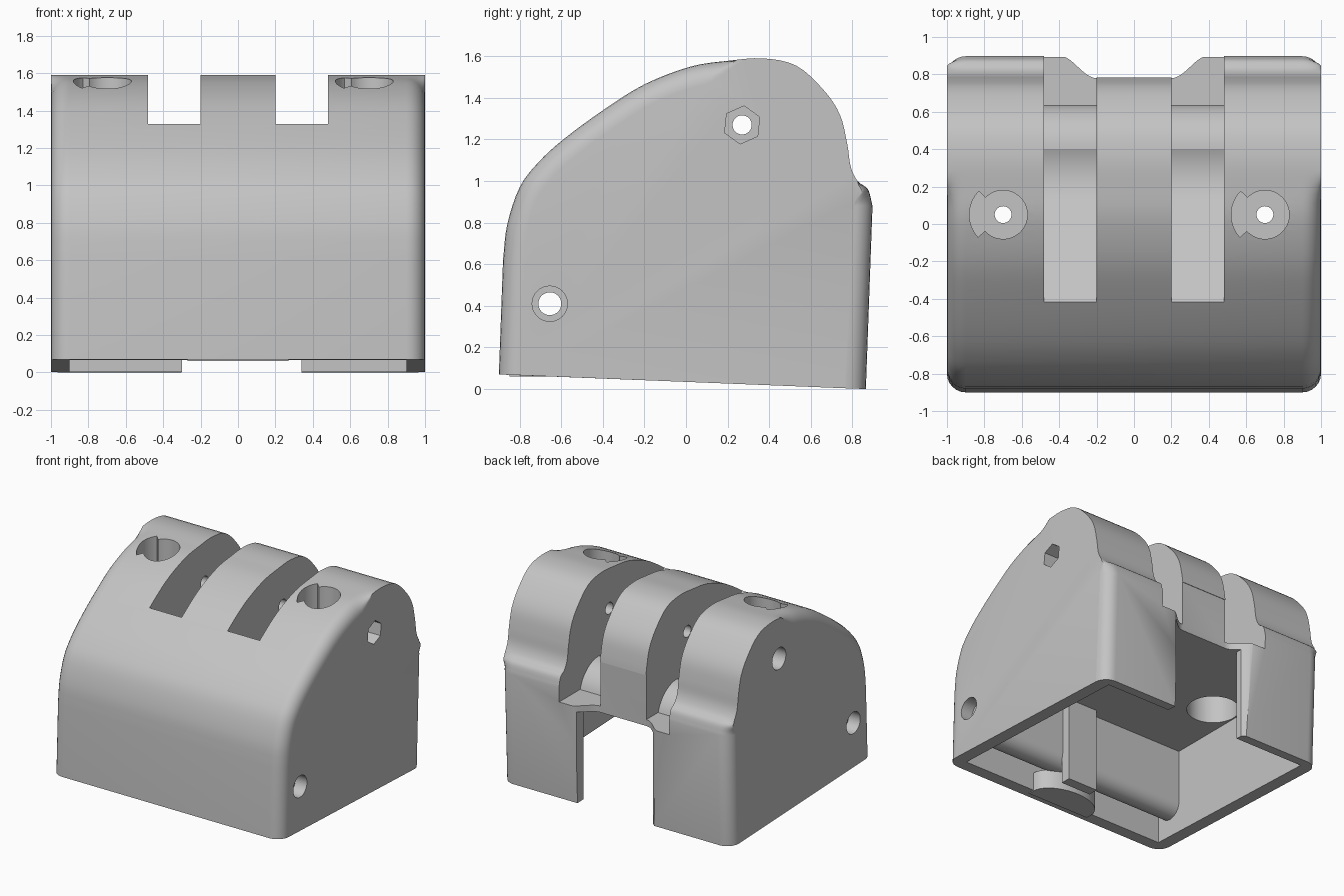
import bpy, bmesh
from math import sin, cos, radians, sqrt
from mathutils import Vector

if "Cube" in bpy.data.objects:
    bpy.data.objects.remove(bpy.data.objects["Cube"])

grey = bpy.data.materials.new("light_grey")
grey.use_nodes = True
colour = (0.55, 0.55, 0.55, 1)
grey.diffuse_color = colour
grey.node_tree.nodes["Principled BSDF"].inputs["Base Color"].default_value = colour


def make(name, bm):
    bmesh.ops.recalc_face_normals(bm, faces=bm.faces)
    mesh = bpy.data.meshes.new(name)
    bm.to_mesh(mesh)
    bm.free()
    mesh.materials.append(grey)
    ob = bpy.data.objects.new(name, mesh)
    bpy.context.collection.objects.link(ob)
    return ob


def loft(name, rings):
    bm = bmesh.new()
    rows = [[bm.verts.new(p) for p in ring] for ring in rings]
    n = len(rows[0])
    for a, b in zip(rows, rows[1:]):
        for i in range(n):
            j = (i + 1) % n
            bm.faces.new((a[i], a[j], b[j], b[i]))
    bm.faces.new(rows[0])
    bm.faces.new(rows[-1])
    return make(name, bm)


def prism(name, pts, axis, lo, hi):
    place = (lambda p, t: (t, *p)) if axis == "x" else (lambda p, t: (*p, t))
    return loft(name, [[place(p, t) for p in pts] for t in (lo, hi)])


def arc(c, r, a0, a1, n, ry=None):
    angles = [radians(a0 + (a1 - a0) * i / n) for i in range(n + 1)]
    return [(c[0] + r * cos(a), c[1] + (ry or r) * sin(a)) for a in angles]


def circle(c, r, n=32, start=0):
    return arc(c, r, start, start + 360, n)[:-1]


def select_only(ob):
    bpy.ops.object.select_all(action="DESELECT")
    ob.select_set(True)
    bpy.context.view_layer.objects.active = ob


def cut(ob, cutter):
    cutter.hide_render = True
    mod = ob.modifiers.new("cut", "BOOLEAN")
    mod.operation, mod.solver, mod.object = "DIFFERENCE", "EXACT", cutter
    select_only(ob)
    bpy.ops.object.modifier_apply(modifier=mod.name)
    bpy.data.objects.remove(cutter)


def spline(pts, steps=4):
    p = [Vector(q) for q in pts]
    p = [2 * p[0] - p[1]] + p + [2 * p[-1] - p[-2]]
    out = []
    for a, b, c, d in zip(p, p[1:], p[2:], p[3:]):
        for k in range(steps):
            t = k / steps
            out.append(0.5 * (2 * b + (c - a) * t + (2 * a - 5 * b + 4 * c - d) * t * t
                              + (3 * b - a - 3 * c + d) * t ** 3))
    return out + [p[-2]]


# Side outline of the housing, from front foot over the top to the back foot
outline = [Vector((-0.90, 0.07))] + spline([
    (-0.88, 0.62), (-0.86, 0.79), (-0.80, 0.97), (-0.71, 1.09), (-0.59, 1.20),
    (-0.40, 1.34), (-0.20, 1.465), (0.02, 1.55), (0.2, 1.578), (0.37, 1.59),
    (0.53, 1.555), (0.66, 1.44), (0.74, 1.32), (0.775, 1.18), (0.792, 1.07),
    (0.825, 1.0), (0.875, 0.96), (0.897, 0.88)]) + [Vector((0.865, 0))]


def rounding(p):
    # Side edges are rounded along the front and on the rear flange only
    if p.y > 1.0 or p.x < 0:
        return max(0, min(1, (0.24 - p.x) / 0.14))
    return max(0, min(1, (1.0 - p.y) / 0.1))


def inset_ring(x, depth):
    ring = []
    for i, p in enumerate(outline):
        d = outline[min(i + 1, len(outline) - 1)] - outline[max(i - 1, 0)]
        if i == 1:
            d = outline[1] - outline[0]
        inward = Vector((d.y, -d.x)).normalized()
        q = p + inward * depth * rounding(p)
        ring.append((x, q.x, q.y))
    return ring


R = 0.1
steps = [(1 - R + R * sin(radians(a)), R * (1 - cos(radians(a)))) for a in range(0, 91, 15)]
rings = [inset_ring(-x, d) for x, d in reversed(steps)] + [inset_ring(x, d) for x, d in steps]
body = loft("housing", rings)

# Hollow underside, with a thick round-nosed beam left along the front
cavity = ([(-0.8, -0.3), (-0.8, 0.3)] + arc((-0.67, 0.3), 0.1, 180, 360, 12)
          + [(-0.57, 0.72), (0.79, 0.72), (0.79, -0.3)])
cut(body, prism("cavity", cavity, "x", -0.9, 0.9))

# Two slots with a dished floor, a rounded hump and a rear ledge
axle = (0.27, 1.27)
floor = ([(-0.61, 1.467), (-0.41, 1.325)] + arc(axle, 0.35, 236, 292, 14)
         + arc((0.4, 0.705), 0.24, 90, 14, 12)
         + [(0.634, 0.77), (1.3, 0.77), (1.3, 1.9), (-0.61, 1.9)])
for lo, hi in ((-0.48, -0.2), (0.2, 0.48)):
    cut(body, prism("slot", floor, "x", lo, hi))

# Curved recess in the rear flange, then the opening below it
edge = [(0.2 + 0.2 * i / 12, 0.84 - 0.06 * cos(radians(15 * i))) for i in range(13)]
recess = [(-x, y) for x, y in reversed(edge)] + edge + [(0.4, 1.2), (-0.4, 1.2)]
cut(body, prism("flange_recess", recess, "z", -0.3, 1.12))
cut(body, prism("rear_opening", [(-0.3, 0.6), (0.34, 0.6), (0.34, 1.3), (-0.3, 1.3)],
                "z", -0.3, 0.72))

# Cross holes with a hexagonal nut pocket and round head pockets
lower = (-0.655, 0.41)
cut(body, prism("axle_hole", circle(axle, 0.046), "x", -1.2, 1.2))
cut(body, prism("pin_hole", circle(lower, 0.055), "x", -1.2, 1.2))
cut(body, prism("nut_pocket", circle(axle, 0.092, 6, 24), "x", 0.88, 1.2))
cut(body, prism("head_pocket", circle(axle, 0.085), "x", -1.2, -0.88))
for lo, hi in ((-1.2, -0.9), (0.9, 1.2)):
    cut(body, prism("pin_pocket", circle(lower, 0.085), "x", lo, hi))

# Vertical screw holes: notched pocket above, wide bore below
for x in (-0.7, 0.7):
    c = (x, 0.05)
    pocket = arc(c, 0.18, 136, 222, 16) + arc(c, 0.13, 222, 496, 36)
    cut(body, prism("screw_pocket", pocket, "z", 1.3, 1.9))
    cut(body, prism("screw_hole", circle(c, 0.045), "z", 0.5, 1.6))
    cut(body, prism("screw_bore", circle(c, 0.19), "z", 0.5, 1.0))

# Inner post and the rounded foot tab at the front
post = prism("inner_post", [(-0.07, -0.58), (0.19, -0.58), (0.19, -0.5), (-0.07, -0.5)],
             "z", 0.06, 0.74)
tab = prism("foot_tab", [(0.27, -0.85)] + arc((0, -0.8), 0.27, 0, 180, 20, 0.17)
            + [(-0.27, -0.85)], "z", 0.06, 0.21)

for ob in (body, post, tab):
    ob.data.materials.clear()
    ob.data.materials.append(grey)
    for f in ob.data.polygons:
        f.material_index = 0
    select_only(ob)
    bpy.ops.object.shade_smooth_by_angle(angle=radians(30))
